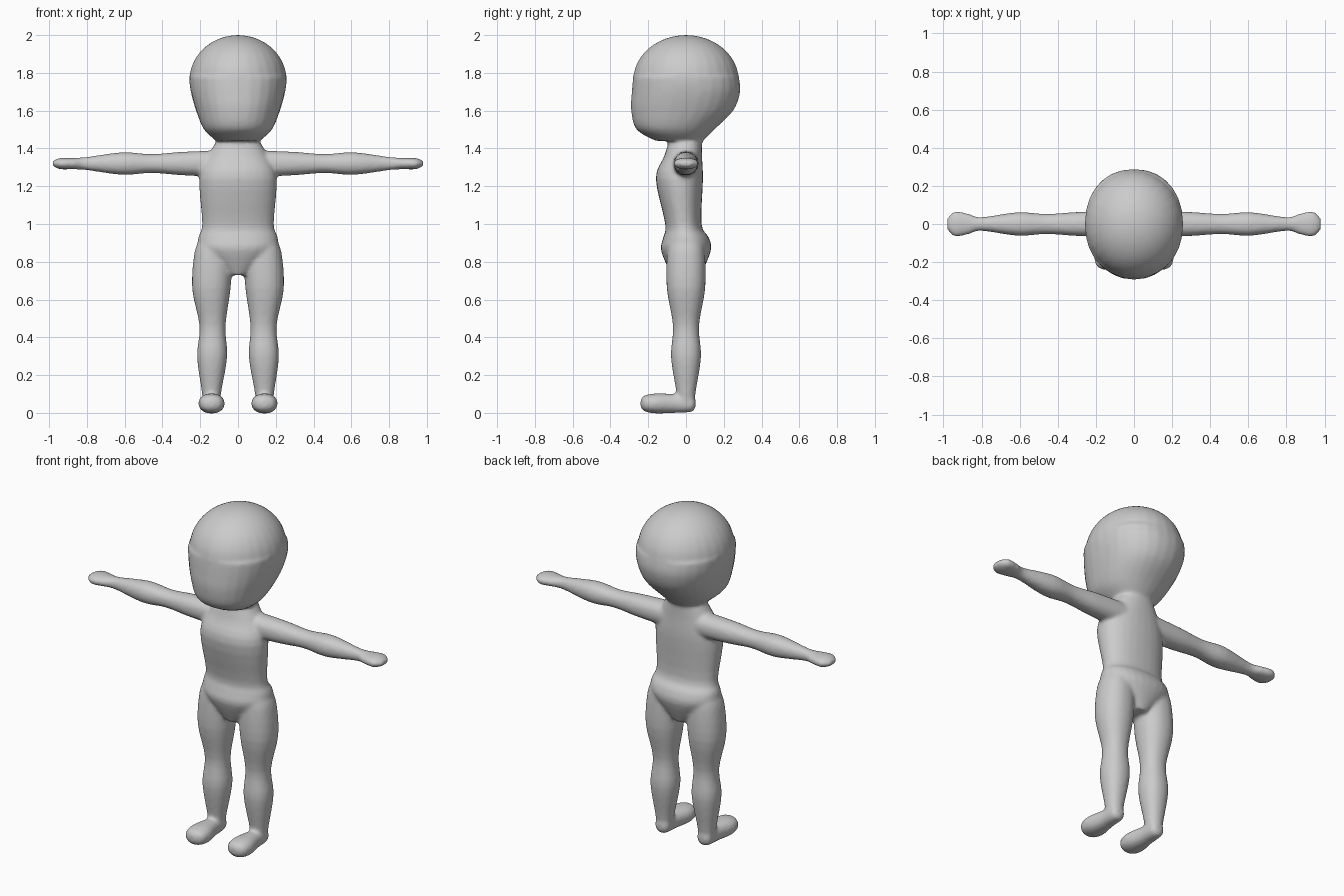
import bpy
import bmesh
import math
from mathutils import Matrix, Vector

SIDES = 28
STEPS = 4

cube = bpy.data.objects.get("Cube")
if cube:
    bpy.data.objects.remove(cube, do_unlink=True)


def make_material(name, colour):
    material = bpy.data.materials.new(name)
    material.use_nodes = True
    material.diffuse_color = colour
    shader = material.node_tree.nodes["Principled BSDF"]
    shader.inputs["Base Color"].default_value = colour
    return material


def smooth_rows(rows):
    """Fill in cross-sections between the given ones with a flowing curve."""
    rows = [Vector(row) for row in rows]
    last = len(rows) - 1
    for i in range(last):
        start, end = rows[i], rows[i + 1]
        leave = (end - rows[max(i - 1, 0)]) / 2
        arrive = (rows[min(i + 2, last)] - start) / 2
        for step in range(STEPS):
            t = step / STEPS
            ease = t * t * (3 - 2 * t)
            yield (start.lerp(end, ease) + leave * t * (1 - t) ** 2
                   - arrive * t * t * (1 - t))
    yield rows[last]


def loft(bm, rows, placing=Matrix(), power=2.2):
    """Skin rounded sections: height, half width, half depth, shift x, shift y."""
    rings = []
    for height, width, depth, shift_x, shift_y in smooth_rows(rows):
        ring = []
        for k in range(SIDES):
            angle = math.tau * k / SIDES
            c, s = (math.copysign(abs(wave) ** (2 / power), wave)
                    for wave in (math.cos(angle), math.sin(angle)))
            point = Vector((shift_x + width * c, shift_y + depth * s, height))
            ring.append(bm.verts.new(placing @ point))
        rings.append(ring)
    faces = [bm.faces.new(rings[0]), bm.faces.new(rings[-1])]
    for low, high in zip(rings, rings[1:]):
        for k in range(SIDES):
            faces.append(bm.faces.new((low[k - 1], low[k], high[k], high[k - 1])))
    bmesh.ops.recalc_face_normals(bm, faces=faces)


def add_arm(bm):
    """Upper arm, elbow, forearm, wrist and mitten hand, pointing sideways."""
    sections = [(.1, .07, .07), (.3, .062, .063), (.46, .05, .053),
                (.61, .06, .062), (.8, .035, .036), (.87, .03, .055),
                (.94, .03, .066), (.98, .015, .03)]
    placing = Matrix.Translation((0, 0, 1.32)) @ Matrix.Rotation(math.pi / 2, 4, "Y")
    loft(bm, [(x, tall, deep, 0, 0) for x, tall, deep in sections], placing)


def add_leg(bm):
    """Ankle, calf, knee, thigh and hip, round in section."""
    sections = [(.05, .045, .14), (.12, .053, .14), (.3, .08, .137),
                (.46, .069, .135), (.66, .102, .141), (.85, .1, .13),
                (.92, .08, .12)]
    loft(bm, [(z, r, r, x, 0) for z, r, x in sections])


def add_foot(bm):
    """Heel to toes, pointing forward."""
    sections = [(-.05, .02, .02), (-.03, .043, .045), (.06, .05, .05),
                (.16, .07, .053), (.22, .056, .042), (.24, .02, .02)]
    placing = Matrix.Translation((.14, 0, .05)) @ Matrix.Rotation(math.pi / 2, 4, "X")
    loft(bm, [(y, wide, tall, 0, 0) for y, wide, tall in sections], placing)


def mirror_all(bm):
    """Copy everything built so far to the other side."""
    source = bm.verts[:] + bm.edges[:] + bm.faces[:]
    copies = bmesh.ops.duplicate(bm, geom=source)["geom"]
    verts = [g for g in copies if isinstance(g, bmesh.types.BMVert)]
    faces = [g for g in copies if isinstance(g, bmesh.types.BMFace)]
    bmesh.ops.scale(bm, vec=(-1, 1, 1), verts=verts)
    bmesh.ops.reverse_faces(bm, faces=faces)


def add_torso(bm):
    """Crotch, hips, waist, chest, shoulders and neck."""
    sections = [(.73, .06, .08, 0), (.86, .2, .132, 0), (.93, .21, .12, 0),
                (1, .19, .096, -.014), (1.24, .205, .125, -.035),
                (1.36, .16, .1, -.015), (1.46, .1, .085, 0)]
    loft(bm, [(z, wide, deep, 0, y) for z, wide, deep, y in sections])


def add_head(bm):
    """Face and jaw tapering to the neck, under a domed cranium."""
    sections = [(1.44, .115, .125, -.035), (1.5, .18, .206, -.056),
                (1.6, .222, .27, -.02), (1.7, .25, .287, 0), (1.78, .258, .28, 0)]
    loft(bm, [(z, wide, deep, 0, y) for z, wide, deep, y in sections])
    dome = Matrix.LocRotScale((0, 0, 1.76), None, (.258, .28, .24))
    bmesh.ops.create_uvsphere(bm, u_segments=SIDES, v_segments=SIDES,
                              radius=1, matrix=dome)


# Limbs first, mirrored, then the parts on the centre line
bm = bmesh.new()
add_arm(bm)
add_leg(bm)
add_foot(bm)
mirror_all(bm)
add_torso(bm)
add_head(bm)

mesh = bpy.data.meshes.new("body")
bm.to_mesh(mesh)
bm.free()
mesh.materials.append(make_material("plain grey", (.6, .6, .6, 1)))
body = bpy.data.objects.new("body", mesh)
bpy.context.collection.objects.link(body)

# Fuse the overlapping parts into one skin and soften the joints
fuse = body.modifiers.new("fuse", "REMESH")
fuse.mode = "VOXEL"
fuse.voxel_size = .01
fuse.use_smooth_shade = True
soften = body.modifiers.new("soften", "SMOOTH")
soften.factor = .5
soften.iterations = 8
